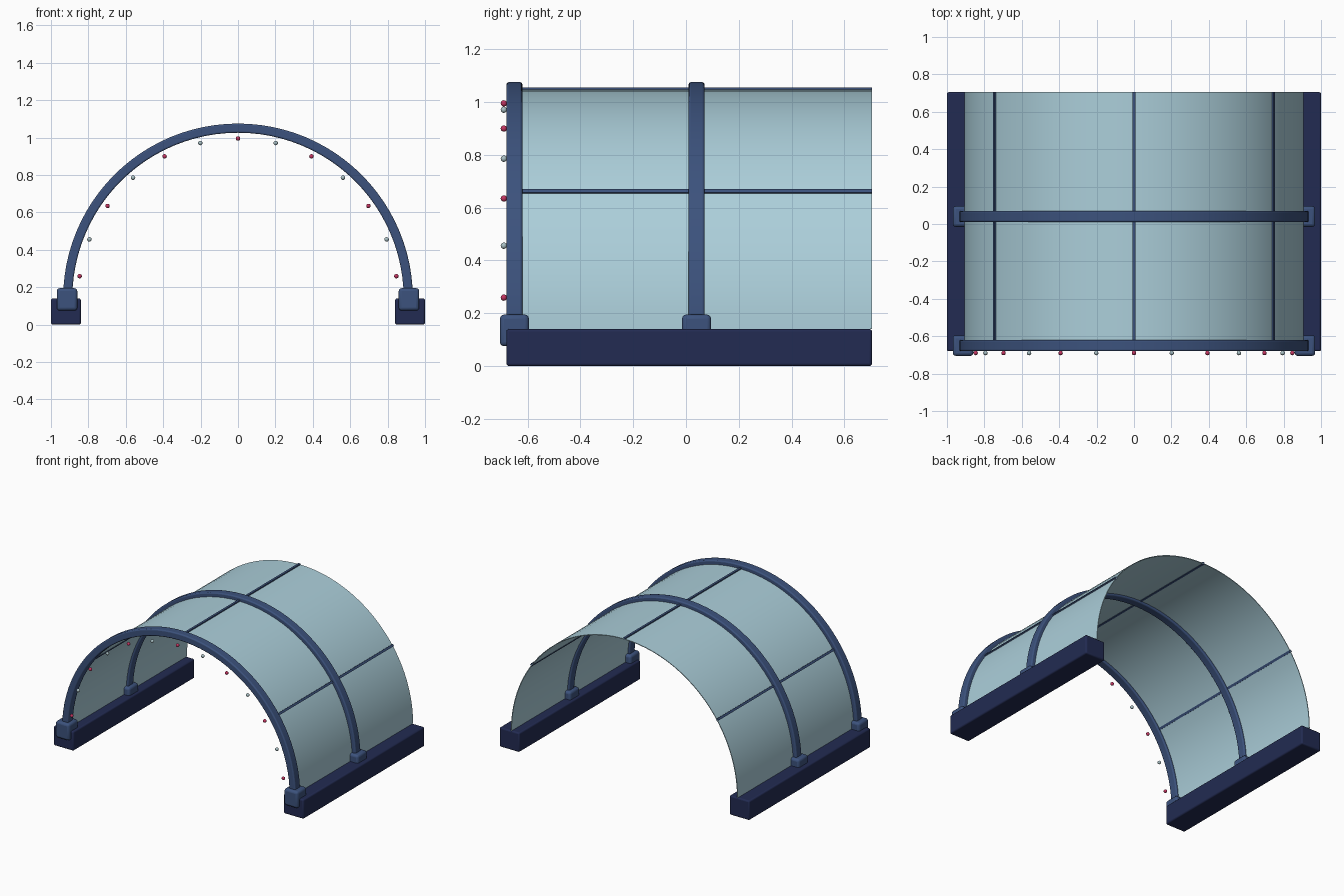
import bpy, bmesh, math

if "Cube" in bpy.data.objects:
    bpy.data.objects.remove(bpy.data.objects["Cube"])

CZ, R = 0.14, 0.91          # arch centre height and rib radius
Y_FRONT, Y_MID, Y_BACK = -0.65, 0.04, 0.705


def mat(name, rgb):
    m = bpy.data.materials.new(name)
    m.diffuse_color = (*rgb, 1)
    m.use_nodes = True
    m.node_tree.nodes["Principled BSDF"].inputs["Base Color"].default_value = m.diffuse_color
    return m


NAVY = mat("dark navy", (0.016, 0.024, 0.085))
BLUE = mat("steel blue", (0.045, 0.085, 0.205))
GLASS = mat("pale blue panel", (0.41, 0.62, 0.70))
RED = mat("berry red", (0.55, 0.035, 0.12))
PALE = mat("pale grey blue", (0.40, 0.53, 0.56))


def finish(name, bm, material, bevel=0.0, smooth=True):
    bmesh.ops.recalc_face_normals(bm, faces=bm.faces)
    me = bpy.data.meshes.new(name)
    bm.to_mesh(me)
    bm.free()
    ob = bpy.data.objects.new(name, me)
    bpy.context.collection.objects.link(ob)
    me.materials.append(material)
    if bevel:
        b = ob.modifiers.new("bevel", "BEVEL")
        b.width, b.segments = bevel, 3
        b.limit_method, b.angle_limit = "ANGLE", math.radians(40)
    if smooth:
        bpy.ops.object.select_all(action="DESELECT")
        ob.select_set(True)
        bpy.context.view_layer.objects.active = ob
        bpy.ops.object.shade_smooth_by_angle(angle=math.radians(35))
    return ob


def box(name, size, loc, material, bevel=0.0, tilt=0.0):
    bm = bmesh.new()
    bmesh.ops.create_cube(bm, size=1)
    bmesh.ops.scale(bm, vec=size, verts=bm.verts)
    ob = finish(name, bm, material, bevel)
    ob.location = loc
    ob.rotation_euler.y = tilt
    return ob


def arch(name, r0, r1, y0, y1, material, segs, bevel=0.0):
    """Rectangular section swept over a half circle."""
    bm = bmesh.new()
    rings = []
    for i in range(segs + 1):
        a = math.pi * i / segs
        rings.append([bm.verts.new((r * math.cos(a), y, CZ + r * math.sin(a)))
                      for r, y in ((r0, y0), (r1, y0), (r1, y1), (r0, y1))])
    for p, q in zip(rings, rings[1:]):
        for k in range(4):
            bm.faces.new((p[k], p[(k + 1) % 4], q[(k + 1) % 4], q[k]))
    bm.faces.new(rings[0])
    bm.faces.new(rings[-1])
    return finish(name, bm, material, bevel)


# canopy skin
arch("canopy_skin", 0.902, 0.907, Y_FRONT, Y_BACK, GLASS, 48)

# ribs with their feet
for label, y in (("front", Y_FRONT), ("middle", Y_MID)):
    arch(label + "_rib", R - 0.024, R + 0.025, y - 0.03, y + 0.03, BLUE, 48, 0.008)
    for side, s in (("left", -1), ("right", 1)):
        box(f"{label}_{side}_foot", (0.11, 0.11, 0.12), (s * 0.914, y, 0.135), BLUE, 0.016)

# base rails
for side, s in (("left", -1), ("right", 1)):
    box(side + "_base_rail", (0.16, 1.385, 0.14), (s * 0.92, 0.0125, 0.07), NAVY, 0.01)

# lengthwise purlins
for i, deg in enumerate((35, 90, 145)):
    a = math.radians(deg)
    r = 0.907
    box(f"purlin_{i}", (0.016, Y_BACK - Y_FRONT, 0.016),
        (r * math.cos(a), (Y_BACK + Y_FRONT) / 2, CZ + r * math.sin(a)),
        BLUE, 0.0, math.pi / 2 - a)

# string of small lamps inside the front rib
for i in range(13):
    a = math.radians(8 + 164 * i / 12)
    bm = bmesh.new()
    bmesh.ops.create_uvsphere(bm, u_segments=12, v_segments=8, radius=0.012)
    ob = finish(f"lamp_{i}", bm, PALE if i % 2 else RED)
    ob.location = (0.855 * math.cos(a), -0.69, CZ + 0.855 * math.sin(a))
